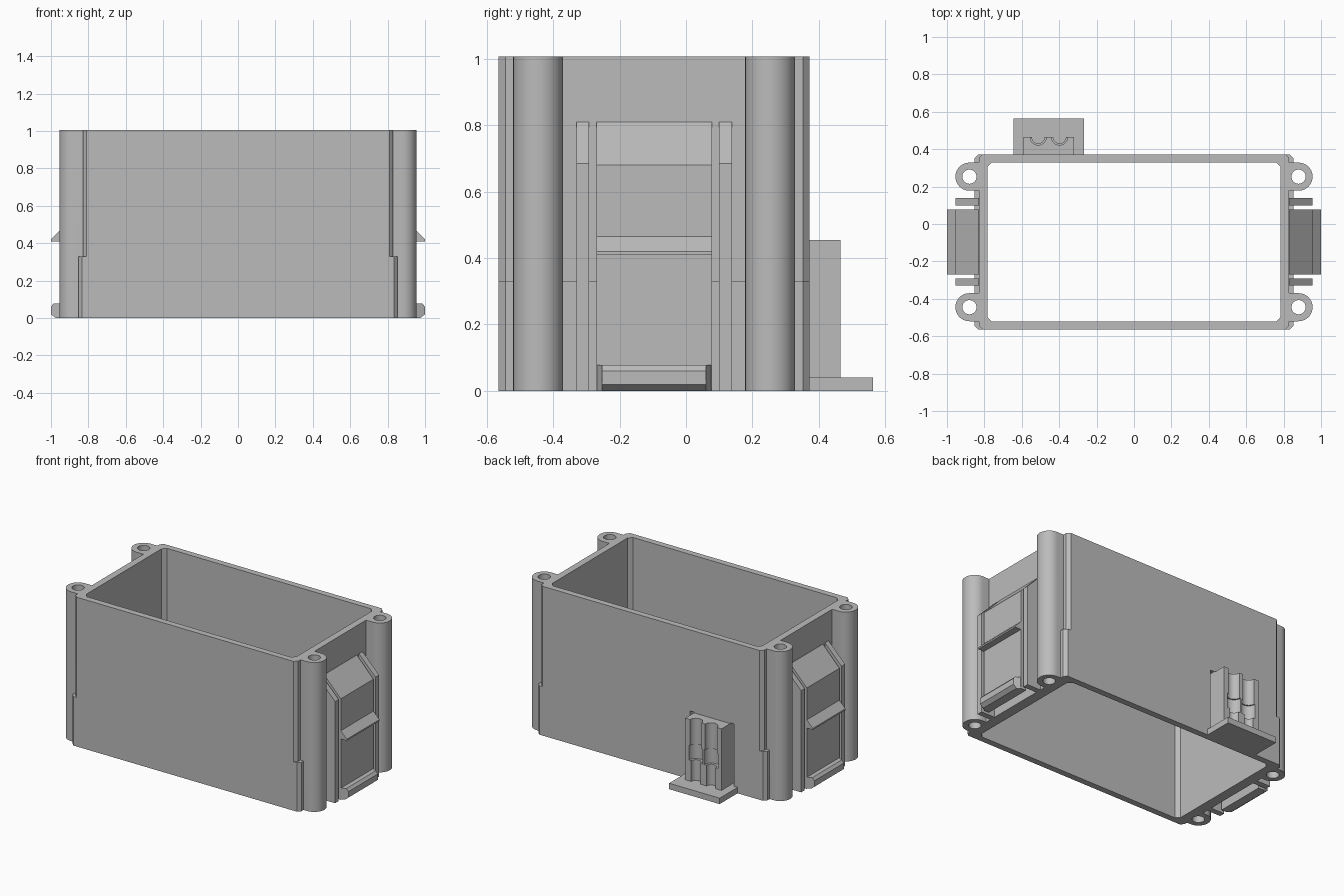
import bpy, bmesh
from mathutils import Vector

if "Cube" in bpy.data.objects:
    bpy.data.objects.remove(bpy.data.objects["Cube"])

HEIGHT, YC = 1.006, -0.096
grey = bpy.data.materials.new("light_grey_plastic")
grey.use_nodes = True
colour = (0.5, 0.5, 0.5, 1)
grey.diffuse_color = colour
grey.node_tree.nodes["Principled BSDF"].inputs["Base Color"].default_value = colour


def prism(name, points, direction):
    """Extrude a closed outline of 3D points along a direction."""
    bm = bmesh.new()
    face = bm.faces.new([bm.verts.new(p) for p in points])
    top = bmesh.ops.extrude_face_region(bm, geom=[face])["geom"]
    verts = [v for v in top if isinstance(v, bmesh.types.BMVert)]
    bmesh.ops.translate(bm, verts=verts, vec=Vector(direction))
    bmesh.ops.recalc_face_normals(bm, faces=bm.faces)
    return finish(name, bm)


def finish(name, bm):
    mesh = bpy.data.meshes.new(name)
    bm.to_mesh(mesh)
    bm.free()
    mesh.materials.append(grey)
    obj = bpy.data.objects.new(name, mesh)
    bpy.context.collection.objects.link(obj)
    return obj


def box(name, x0, x1, y0, y1, z0, z1):
    return prism(name, [(x0, y0, z0), (x1, y0, z0), (x1, y1, z0), (x0, y1, z0)], (0, 0, z1 - z0))


def cylinder(name, x, y, r, z0, z1):
    bm = bmesh.new()
    bmesh.ops.create_cone(bm, cap_ends=True, segments=40, radius1=r, radius2=r, depth=z1 - z0)
    bmesh.ops.translate(bm, verts=bm.verts, vec=(x, y, (z0 + z1) / 2))
    return finish(name, bm)


def chamfered(name, hx, hy, c, z0, z1):
    """Rectangular column with chamfered vertical corners."""
    quarter = [(hx - c, hy), (hx, hy - c)]
    pts = quarter + [(x, -y) for x, y in quarter[::-1]]
    pts += [(-x, -y) for x, y in quarter] + [(-x, y) for x, y in quarter[::-1]]
    return prism(name, [(x, y + YC, z0) for x, y in pts], (0, 0, z1 - z0))


def combine(target, tool, operation):
    mod = target.modifiers.new("combine", "BOOLEAN")
    mod.operation, mod.solver, mod.object = operation, "EXACT", tool
    bpy.context.view_layer.objects.active = target
    bpy.ops.object.modifier_apply(modifier=mod.name)
    bpy.data.objects.remove(tool)


# Tube-like shell, wider at the foot
shell = chamfered("shell", 0.83, 0.468, 0.02, 0, HEIGHT)
combine(shell, chamfered("foot", 0.853, 0.468, 0.02, 0, 0.33), "UNION")

# Corner screw columns
corners = [(sx * 0.88, YC + sy * 0.349) for sx in (-1, 1) for sy in (-1, 1)]
for x, y in corners:
    inner = 0.81 if x > 0 else -0.81
    combine(shell, box("web", min(x, inner), max(x, inner), y - 0.075, y + 0.075, 0, HEIGHT), "UNION")
    combine(shell, cylinder("column", x, y, 0.075, 0, HEIGHT), "UNION")
for x, y in corners:
    combine(shell, cylinder("screw_hole", x, y, 0.038, -0.1, 1.1), "DIFFERENCE")
combine(shell, chamfered("cavity", 0.784, 0.426, 0.025, -0.1, 1.1), "DIFFERENCE")

# Slits in the back wall beside the cable holder
for x in (-0.62, -0.32):
    combine(shell, box("slit", x, x + 0.03, 0.3, 0.42, 0.04, 0.46), "DIFFERENCE")

# Cable holder: foot plate and grooved block
box("holder_plate", -0.645, -0.268, 0.36, 0.563, 0, 0.04)
holder = box("holder_block", -0.59, -0.32, 0.365, 0.465, 0.03, 0.455)
for x in (-0.512, -0.398):
    for r, z0, z1 in ((0.043, 0.28, 0.5), (0.051, 0.18, 0.28), (0.034, 0.04, 0.18)):
        combine(holder, cylinder("groove", x, 0.465, r, z0, z1), "DIFFERENCE")

# Side clips: flexing panel, guide ribs, catch and thumb lip
rib = [(0.82, 0.81), (0.832, 0.81), (0.955, 0.685), (0.955, 0), (0.82, 0)]
panel = [(0.82, 0.81), (0.832, 0.81), (0.955, 0.68), (0.955, 0), (0.915, 0), (0.915, 0.66), (0.82, 0.755)]
catch = [(0.95, 0.465), (0.955, 0.465), (1, 0.42), (1, 0.41), (0.95, 0.41)]
lip = [(0.95, 0.078), (0.985, 0.078), (1, 0.06), (1, 0.02), (0.975, 0), (0.95, 0)]
for side, s in (("right", -1), ("left", 1)):
    def strip(name, outline, y0, y1):
        return prism(side + "_" + name, [(s * x, y0, z) for x, z in outline], (0, y1 - y0, 0))
    strip("clip_panel", panel, YC - 0.174, YC + 0.174)
    strip("clip_catch", catch, YC - 0.174, YC + 0.174)
    thumb = strip("clip_lip", lip, YC - 0.174, YC + 0.174)
    for v in thumb.data.vertices:  # taper the lip ends
        if abs(v.co.x) > 0.96:
            v.co.y = YC + (v.co.y - YC) * 0.9
    strip("front_rib", rib, YC - 0.234, YC - 0.196)
    strip("back_rib", rib, YC + 0.196, YC + 0.234)

# Smooth round parts, keep edges sharp
for obj in (shell, holder):
    bpy.ops.object.select_all(action="DESELECT")
    obj.select_set(True)
    bpy.context.view_layer.objects.active = obj
    bpy.ops.object.shade_smooth_by_angle(angle=0.5)
